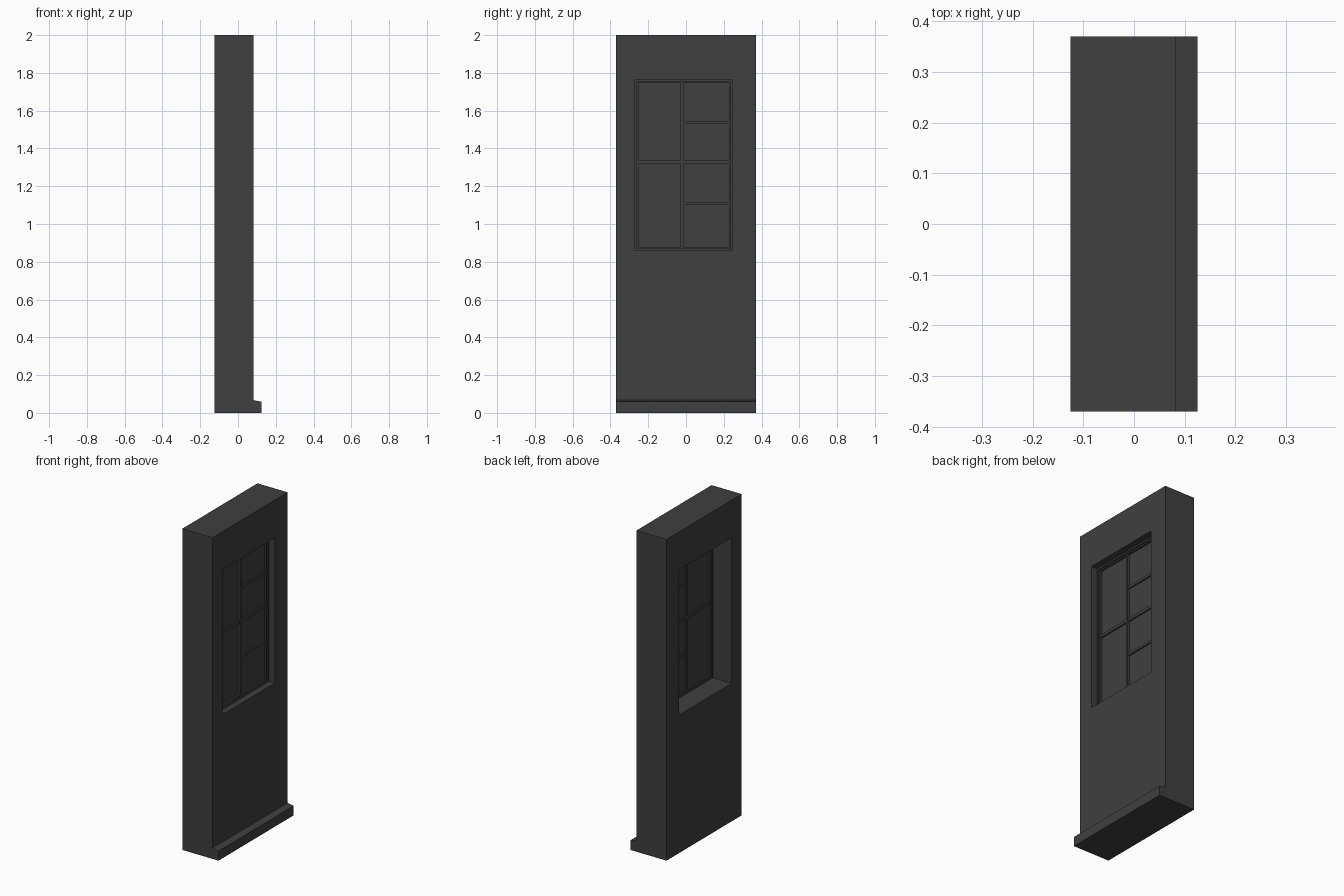
import bpy
import bmesh

cube = bpy.data.objects.get("Cube")
if cube:
    bpy.data.objects.remove(cube, do_unlink=True)

grey = bpy.data.materials.new("charcoal_grey")
grey.use_nodes = True
colour = (0.05, 0.05, 0.05, 1)
grey.diffuse_color = colour
grey.node_tree.nodes["Principled BSDF"].inputs["Base Color"].default_value = colour


def finish(name, bm):
    bmesh.ops.recalc_face_normals(bm, faces=bm.faces[:])
    mesh = bpy.data.meshes.new(name)
    bm.to_mesh(mesh)
    bm.free()
    mesh.materials.append(grey)
    obj = bpy.data.objects.new(name, mesh)
    bpy.context.collection.objects.link(obj)
    return obj


def corners(rect):
    y0, y1, z0, z1 = rect
    return [(y0, z0), (y1, z0), (y1, z1), (y0, z1)]


def box(name, x0, x1, rect):
    bm = bmesh.new()
    bmesh.ops.create_cube(bm, size=1)
    y0, y1, z0, z1 = rect
    for v in bm.verts:
        v.co = (x1 if v.co.x > 0 else x0, y1 if v.co.y > 0 else y0,
                z1 if v.co.z > 0 else z0)
    return finish(name, bm)


def ring(name, x0, x1, outer, inner):
    """Rectangular slab across x with a rectangular opening."""
    bm = bmesh.new()
    loops = [[bm.verts.new((x, y, z)) for y, z in corners(rect)]
             for x, rect in ((x0, outer), (x1, outer), (x1, inner), (x0, inner))]
    for a, b in zip(loops, loops[1:] + loops[:1]):
        for i in range(4):
            j = (i + 1) % 4
            bm.faces.new((a[i], a[j], b[j], b[i]))
    return finish(name, bm)


def inset(rect, d):
    y0, y1, z0, z1 = rect
    return (y0 + d, y1 - d, z0 + d, z1 - d)


# Wall with a through opening
opening = (-0.27, 0.245, 0.86, 1.765)
ring("wall", -0.125, 0.083, (-0.37, 0.37, 0, 2), opening)

# Skirting with a sloping top, extruded along the wall
bm = bmesh.new()
profile = [(0.083, 0), (0.125, 0), (0.125, 0.059), (0.083, 0.067)]
face = bm.faces.new([bm.verts.new((x, -0.37, z)) for x, z in profile])
moved = bmesh.ops.extrude_face_region(bm, geom=[face])["geom"]
bmesh.ops.translate(bm, vec=(0, 0.74, 0),
                    verts=[v for v in moved if isinstance(v, bmesh.types.BMVert)])
finish("skirting", bm)

# Stepped window frame
middle = inset(opening, 0.01)
inner = inset(opening, 0.018)
ring("outer_frame", 0.004, 0.043, opening, middle)
ring("inner_frame", 0.008, 0.034, middle, inner)

# Centre post and full-width rail
y0, y1, z0, z1 = inner
box("centre_post", 0.01, 0.034, (-0.03, -0.014, z0, z1))
box("middle_rail", 0.01, 0.031, (y0, y1, 1.32, 1.338))

# Glazing bars on the divided half
for name, z in (("lower_bar", 1.108), ("upper_bar", 1.537)):
    box(name, 0.012, 0.031, (-0.014, y1, z - 0.008, z + 0.008))

# Thin panes behind the bars
box("left_pane", 0.017, 0.022, (y0, -0.03, z0, z1))
box("right_pane", 0.017, 0.022, (-0.014, y1, z0, z1))
